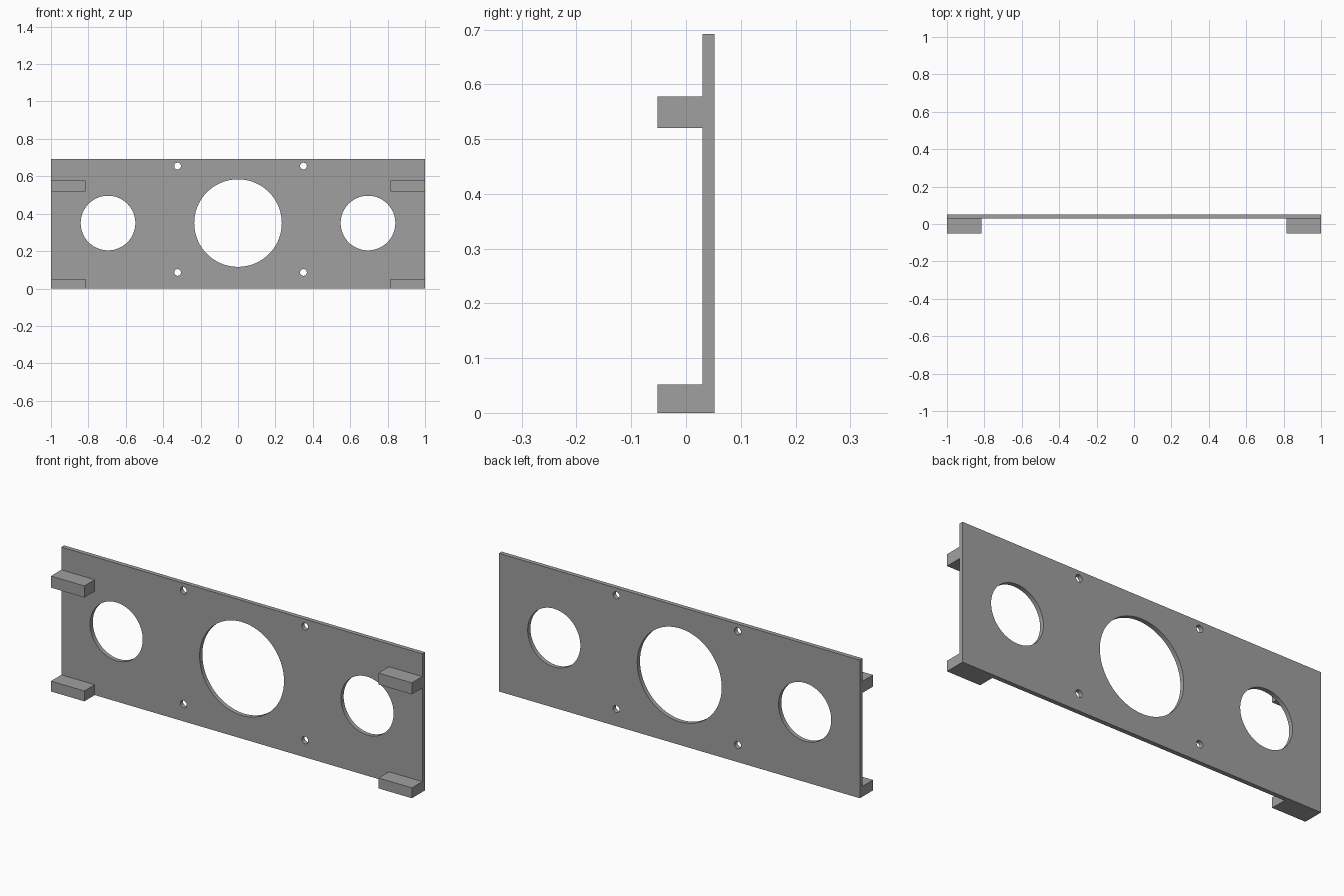
import bpy
import bmesh
from math import radians
from mathutils import Matrix, Vector

if "Cube" in bpy.data.objects:
    bpy.data.objects.remove(bpy.data.objects["Cube"], do_unlink=True)

GREY = (0.35, 0.35, 0.35, 1)
grey = bpy.data.materials.new("plain grey")
grey.use_nodes = True
grey.diffuse_color = GREY
grey.node_tree.nodes["Principled BSDF"].inputs["Base Color"].default_value = GREY

FRONT, PLATE_FRONT, BACK = -0.052, 0.03, 0.052
HEIGHT = 0.692


def add_object(name, bm):
    mesh = bpy.data.meshes.new(name)
    bm.to_mesh(mesh)
    bm.free()
    mesh.materials.append(grey)
    obj = bpy.data.objects.new(name, mesh)
    bpy.context.collection.objects.link(obj)
    return obj


def box(name, low, high):
    low, high = Vector(low), Vector(high)
    bm = bmesh.new()
    place = Matrix.Translation((low + high) / 2) @ Matrix.Diagonal((*(high - low), 1))
    bmesh.ops.create_cube(bm, size=1, matrix=place)
    return add_object(name, bm)


# Flat panel
panel = box("panel", (-1, PLATE_FRONT, 0), (1, BACK, HEIGHT))

# Round openings and screw holes: x, z, radius
holes = [(0, 0.35, 0.234), (-0.695, 0.35, 0.146), (0.695, 0.35, 0.146)]
holes += [(x, z, 0.018) for x in (-0.323, 0.35) for z in (0.086, 0.655)]
bm = bmesh.new()
for x, z, radius in holes:
    place = Matrix.Translation((x, 0.04, z)) @ Matrix.Rotation(radians(90), 4, "X")
    bmesh.ops.create_cone(bm, cap_ends=True, segments=24 if radius < 0.1 else 96,
                          radius1=radius, radius2=radius, depth=0.1, matrix=place)
cutter = add_object("hole_cutter", bm)
cutter.hide_render = True

cut = panel.modifiers.new("holes", "BOOLEAN")
cut.operation = "DIFFERENCE"
cut.solver = "EXACT"
cut.object = cutter
bpy.context.view_layer.objects.active = panel
panel.select_set(True)
bpy.ops.object.modifier_apply(modifier=cut.name)
bpy.data.objects.remove(cutter, do_unlink=True)
bpy.ops.object.shade_smooth_by_angle(angle=radians(30))

# Four mounting blocks on the front, at both ends
for side, inner, outer in (("left", 0.815, 1), ("right", -1, -0.815)):
    for level, bottom, top in (("lower", 0, 0.052), ("upper", 0.52, 0.578)):
        box(f"{level}_{side}_block", (inner, FRONT, bottom), (outer, PLATE_FRONT, top))
